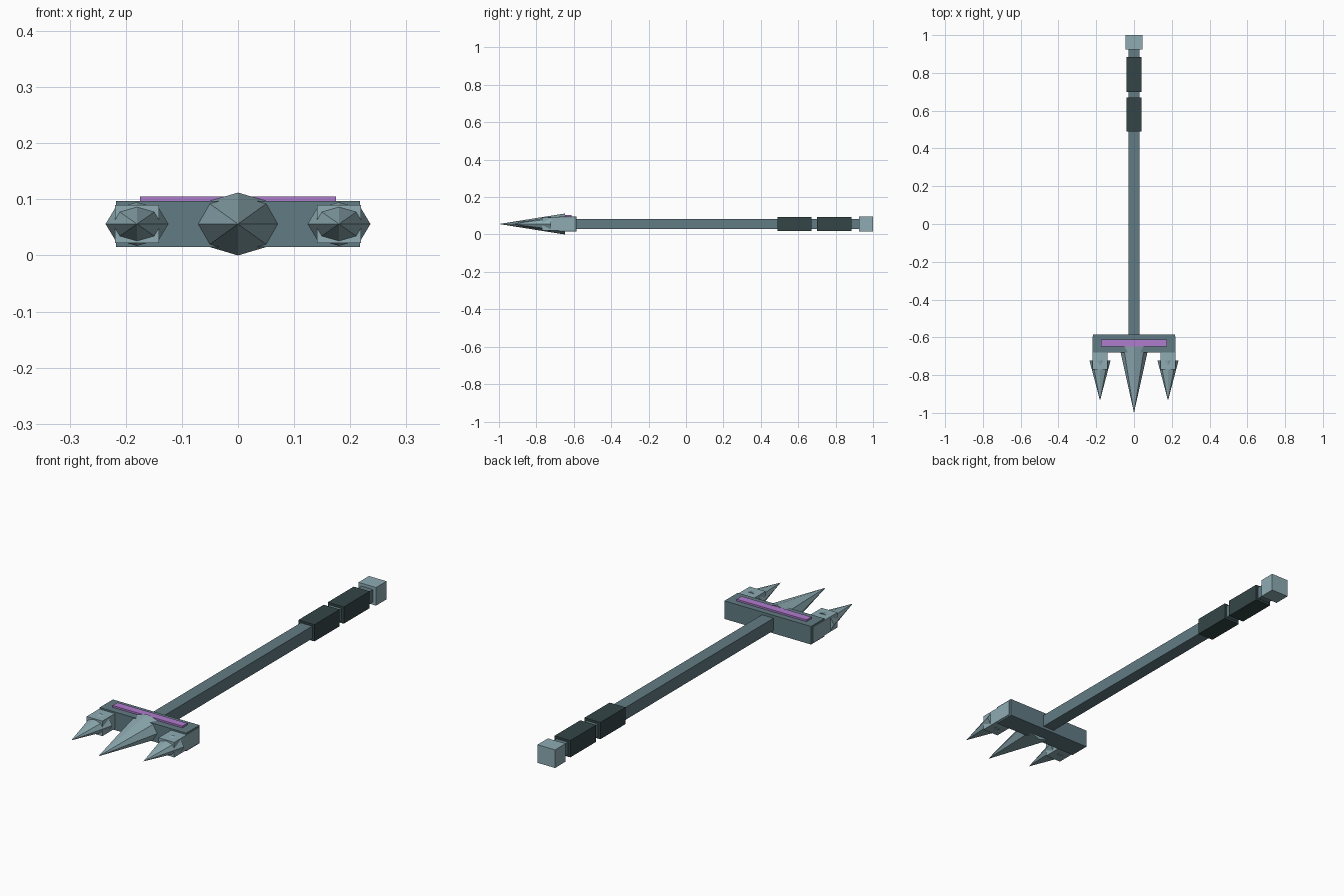
import bpy
import bmesh
import math
from mathutils import Matrix

cube = bpy.data.objects.get("Cube")
if cube:
    bpy.data.objects.remove(cube, do_unlink=True)

MID = 0.056  # height of the weapon's long axis


def material(name, rgb):
    mat = bpy.data.materials.new(name)
    mat.use_nodes = True
    mat.diffuse_color = (*rgb, 1)
    mat.node_tree.nodes["Principled BSDF"].inputs["Base Color"].default_value = (*rgb, 1)
    return mat


pale = material("pale steel", (0.27, 0.41, 0.45))
slate = material("slate metal", (0.12, 0.2, 0.23))
dark = material("dark grip", (0.034, 0.06, 0.062))
purple = material("purple inlay", (0.43, 0.2, 0.61))


def add_object(name, bm, mat):
    mesh = bpy.data.meshes.new(name)
    bm.to_mesh(mesh)
    bm.free()
    mesh.materials.append(mat)
    obj = bpy.data.objects.new(name, mesh)
    bpy.context.scene.collection.objects.link(obj)


def box(name, mat, x, y0, y1, half_x, half_z, z=MID):
    """Box along y, centred on x and z."""
    bm = bmesh.new()
    bmesh.ops.create_cube(bm, size=2)
    place = Matrix.Translation((x, (y0 + y1) / 2, z))
    scale = Matrix.Diagonal((half_x, (y1 - y0) / 2, half_z, 1))
    bmesh.ops.transform(bm, matrix=place @ scale, verts=bm.verts)
    add_object(name, bm, mat)


def spike(name, x, base, tip, half_x, half_z):
    """Flattened eight-sided cone pointing to the front."""
    bm = bmesh.new()
    bmesh.ops.create_cone(bm, cap_ends=True, segments=8, radius1=1, radius2=0, depth=1)
    bmesh.ops.remove_doubles(bm, verts=bm.verts, dist=0.0001)
    place = Matrix.Translation((x, (base + tip) / 2, MID))
    scale = Matrix.Diagonal((half_x, base - tip, half_z, 1))
    turn = Matrix.Rotation(math.pi / 2, 4, "X")
    bmesh.ops.transform(bm, matrix=place @ scale @ turn, verts=bm.verts)
    add_object(name, bm, pale)


# Handle
box("shaft", slate, 0, -0.62, 0.95, 0.029, 0.028)
box("front_grip", dark, 0, 0.49, 0.67, 0.04, 0.038)
box("rear_grip", dark, 0, 0.70, 0.885, 0.04, 0.038)
box("pommel", pale, 0, 0.925, 1.0, 0.044, 0.041)

# Head
box("crossbar", slate, 0, -0.68, -0.585, 0.217, 0.041)
box("crossbar_inlay", purple, 0, -0.648, -0.612, 0.175, 0.005, z=0.1)
spike("middle_spike", 0, -0.648, -1.0, 0.078, MID)

# Side prongs
for side, sign in (("left", 1), ("right", -1)):
    box(side + "_prong_block", pale, sign * 0.18, -0.77, -0.595, 0.0395, 0.034)
    spike(side + "_spike", sign * 0.18, -0.722, -0.935, 0.056, 0.039)
